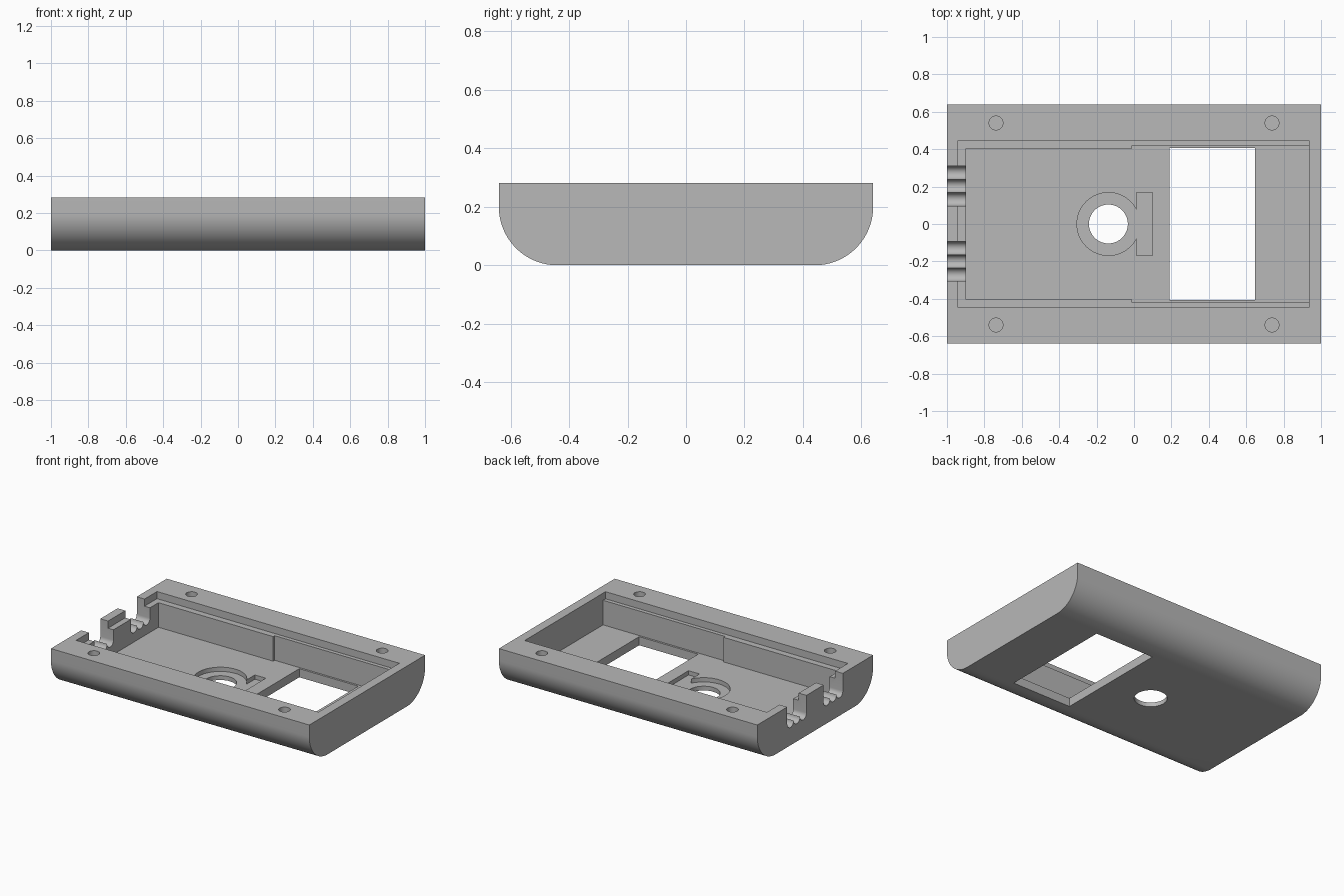
import bpy
import bmesh
from math import pi, cos, sin, radians
from mathutils import Vector

cube = bpy.data.objects.get("Cube")
if cube:
    bpy.data.objects.remove(cube, do_unlink=True)

HALF_X, HALF_Y, TOP = 1.0, 0.64, 0.282
LEDGE, FLOOR, SEAT = 0.232, 0.06, 0.03
ABOVE, BELOW = 0.4, -0.1

grey = bpy.data.materials.new("plain_grey")
grey.use_nodes = True
colour = (0.48, 0.48, 0.48, 1)
grey.diffuse_color = colour
grey.node_tree.nodes["Principled BSDF"].inputs["Base Color"].default_value = colour


def arc(cx, cy, r, start, end, steps):
    return [(cx + r * cos(start + (end - start) * i / steps),
             cy + r * sin(start + (end - start) * i / steps)) for i in range(steps + 1)]


def prism(name, outline, low, high, axis="z"):
    """Extrude a 2D outline along z, or a (y, z) outline along x."""
    bm = bmesh.new()
    place = (lambda u, v: (low, u, v)) if axis == "x" else (lambda u, v: (u, v, low))
    face = bm.faces.new([bm.verts.new(place(u, v)) for u, v in outline])
    out = bmesh.ops.extrude_face_region(bm, geom=[face])
    shift = Vector((high - low, 0, 0)) if axis == "x" else Vector((0, 0, high - low))
    bmesh.ops.translate(bm, vec=shift, verts=[g for g in out["geom"] if isinstance(g, bmesh.types.BMVert)])
    bmesh.ops.recalc_face_normals(bm, faces=bm.faces)
    mesh = bpy.data.meshes.new(name)
    bm.to_mesh(mesh)
    bm.free()
    mesh.materials.append(grey)
    obj = bpy.data.objects.new(name, mesh)
    bpy.context.collection.objects.link(obj)
    return obj


def rect(x0, x1, y):
    return [(x0, -y), (x1, -y), (x1, y), (x0, y)]


def circle(x, y, r, steps=48):
    return arc(x, y, r, 0, 2 * pi, steps)[:-1]


# Shell with rounded lower long edges
r = 0.2
profile = arc(-HALF_Y + r, r, r, pi, 1.5 * pi, 24) + arc(HALF_Y - r, r, r, 1.5 * pi, 2 * pi, 24)
profile += [(HALF_Y, TOP), (-HALF_Y, TOP)]
shell = prism("case_half", profile, -HALF_X, HALF_X, "x")

# Lid ledge and stepped main pocket
right = 0.936
pocket = [(-0.898, -0.403), (-0.01, -0.403), (-0.01, -0.42), (right, -0.42)]
pocket += [(x, -y) for x, y in reversed(pocket)]
cutters = [
    prism("ledge_cutter", rect(-0.94, right, 0.447), LEDGE, ABOVE),
    prism("pocket_cutter", pocket, FLOOR, ABOVE),
    prism("window_cutter", rect(0.19, 0.647, 0.406), BELOW, 0.15),
]

# Round seat joined to a slot, with a through hole
hole_x = -0.137
cutters += [
    prism("seat_cutter", circle(hole_x, 0, 0.168, 64), SEAT, 0.15),
    prism("slot_cutter", rect(0.013, 0.098, 0.168), SEAT, 0.15),
    prism("hole_cutter", circle(hole_x, 0, 0.104, 64), BELOW, 0.15),
]

# Blind screw holes
for sx in (-1, 1):
    for sy in (-1, 1):
        cutters.append(prism("screw_cutter", circle(sx * 0.738, sy * 0.54, 0.037, 32), 0.13, ABOVE))

# Cable notches with three rounded grooves each
groove, axis_z = 0.0353, 0.16
for mid in (-0.2, 0.203):
    outline = []
    for i in (-1, 0, 1):
        lobe = arc(mid + 2 * groove * i, axis_z, groove, pi, 2 * pi, 14)
        outline += lobe if i == -1 else lobe[1:]
    outline += [(mid + 3 * groove, ABOVE), (mid - 3 * groove, ABOVE)]
    cutters.append(prism("notch_cutter", outline, -1.1, -0.8, "x"))

# Cut everything out of the shell
bpy.ops.object.select_all(action="DESELECT")
shell.select_set(True)
bpy.context.view_layer.objects.active = shell
for cutter in cutters:
    cutter.hide_render = True
    mod = shell.modifiers.new("cut", "BOOLEAN")
    mod.operation, mod.solver, mod.object = "DIFFERENCE", "EXACT", cutter
    bpy.ops.object.modifier_apply(modifier=mod.name)
    bpy.data.objects.remove(cutter, do_unlink=True)

bpy.ops.object.shade_smooth_by_angle(angle=radians(30))
